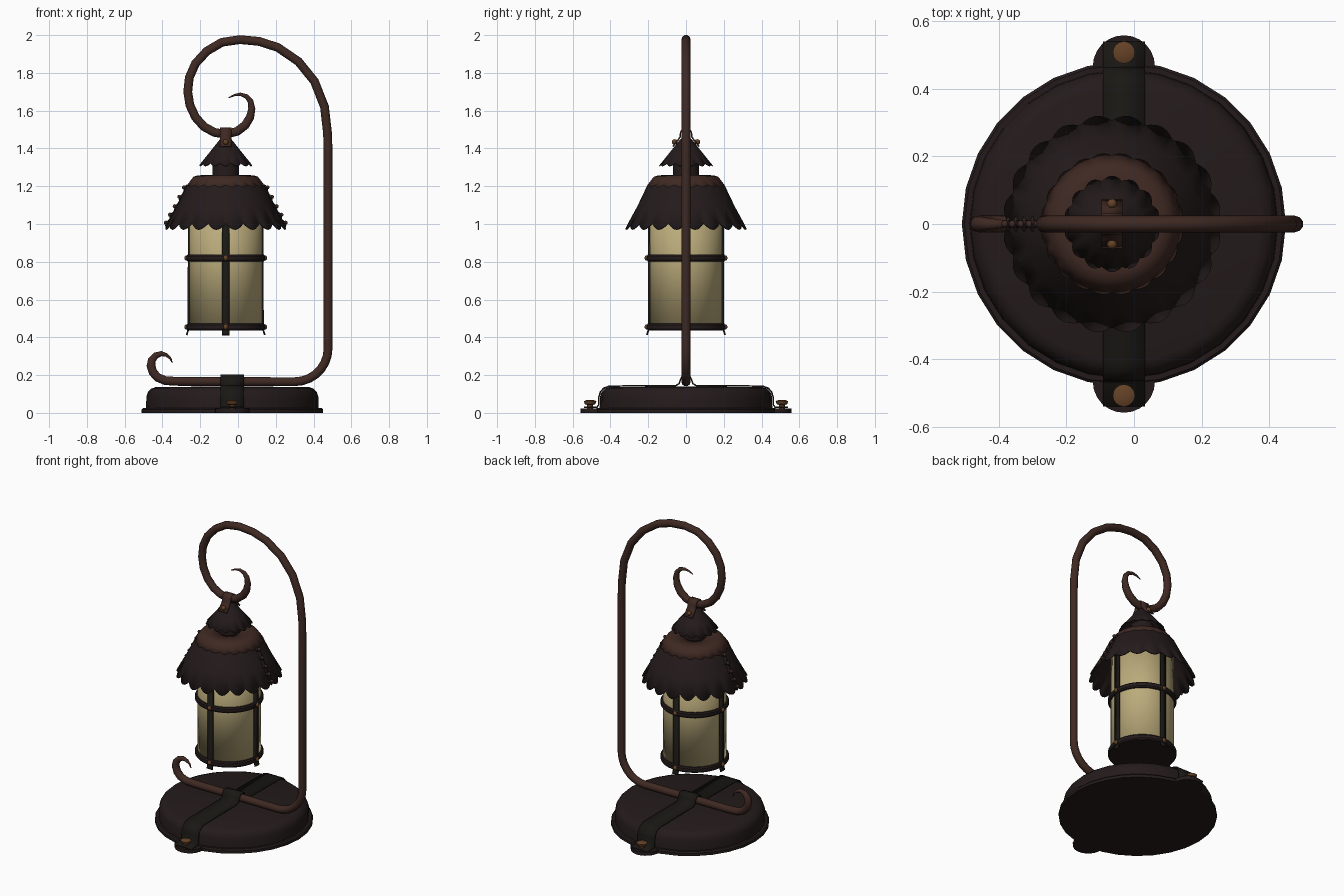
import bpy, bmesh, math
from math import pi, sin, cos, radians

if "Cube" in bpy.data.objects:
    bpy.data.objects.remove(bpy.data.objects["Cube"])

def mat(name, rgb):
    m = bpy.data.materials.new(name)
    m.diffuse_color = (*rgb, 1)
    m.use_nodes = True
    m.node_tree.nodes["Principled BSDF"].inputs["Base Color"].default_value = m.diffuse_color
    return m

IRON = mat("dark_iron", (0.018, 0.011, 0.011))
BLACK = mat("black_strap", (0.010, 0.009, 0.007))
RUST = mat("brown_iron", (0.050, 0.022, 0.016))
BRONZE = mat("bronze", (0.13, 0.055, 0.02))
GLASS = mat("amber_glass", (0.50, 0.41, 0.20))
BX, LX = -0.03, -0.065     # centre x of base and lantern

def finish(o, m, angle=35):
    o.data.materials.append(m)
    bpy.ops.object.select_all(action='DESELECT')
    o.select_set(True)
    bpy.context.view_layer.objects.active = o
    bpy.ops.object.shade_smooth_by_angle(angle=radians(angle))
    return o

def from_bmesh(name, bm, m, loc=(0, 0, 0), rot=0, angle=35, thick=0):
    bmesh.ops.remove_doubles(bm, verts=bm.verts, dist=1e-5)
    bmesh.ops.recalc_face_normals(bm, faces=bm.faces)
    me = bpy.data.meshes.new(name)
    bm.to_mesh(me)
    bm.free()
    o = bpy.data.objects.new(name, me)
    bpy.context.collection.objects.link(o)
    o.location, o.rotation_euler = loc, (0, 0, rot)
    finish(o, m, angle)
    if thick:
        s = o.modifiers.new("thickness", 'SOLIDIFY')
        s.thickness, s.offset = thick, 0
    return o

def lathe(name, prof, m, loc=(0, 0, 0), sides=32, scallops=0, depth=0, thick=0):
    """Revolve (r, z) points; optionally scallop the last ring along its slope."""
    bm = bmesh.new()
    n = scallops * 6 or sides
    (r0, z0), (r1, z1) = prof[-2:]
    d = math.hypot(r1 - r0, z1 - z0)
    rings = []
    for i, (r, z) in enumerate(prof):
        ring = []
        for k in range(n):
            a = 2 * pi * k / n
            rr, zz = r, z
            if scallops and i == len(prof) - 1:
                t = depth * abs(sin(scallops * a / 2)) / d
                rr, zz = r + (r1 - r0) * t, z + (z1 - z0) * t
            ring.append(bm.verts.new((rr * cos(a), rr * sin(a), zz)))
        rings.append(ring)
    for A, B in zip(rings, rings[1:]):
        for k in range(n):
            j = (k + 1) % n
            bm.faces.new((A[k], A[j], B[j], B[k]))
    bmesh.ops.dissolve_degenerate(bm, dist=1e-6, edges=bm.edges)
    return from_bmesh(name, bm, m, loc, thick=thick)

def strip(name, pts, width, m, cx, rot=0, thick=0.012):
    """Bent metal strip: (radius, z) path swept across its width."""
    bm = bmesh.new()
    rows = [[bm.verts.new((r, s * width / 2, z)) for s in (-1, 1)] for r, z in pts]
    for a, b in zip(rows, rows[1:]):
        bm.faces.new((a[0], a[1], b[1], b[0]))
    return from_bmesh(name, bm, m, (cx, 0, 0), rot, thick=thick)

def rivet(name, loc, size, m=BRONZE):
    bm = bmesh.new()
    bmesh.ops.create_uvsphere(bm, u_segments=10, v_segments=6, radius=size)
    return from_bmesh(name, bm, m, loc, angle=60)

def mirrored(half):
    return [(-r, z) for r, z in reversed(half) if r > 0] + half

# Base plate with two ears
lathe("base", [(0, 0), (0.48, 0), (0.48, 0.018), (0.472, 0.026), (0.457, 0.026), (0.455, 0.085),
               (0.447, 0.11), (0.43, 0.128), (0.405, 0.137), (0, 0.14)], IRON, (BX, 0, 0), 28)
for s, side in ((-1, "front"), (1, "back")):
    lathe(f"base_ear_{side}", [(0, 0), (0.092, 0), (0.092, 0.024), (0, 0.024)],
          IRON, (BX, s * 0.467, 0), 24)
    lathe(f"base_bolt_{side}", [(0, 0.024), (0.016, 0.024), (0.016, 0.042), (0.028, 0.046),
                                (0.033, 0.062), (0.022, 0.067), (0, 0.068)],
          BRONZE, (BX, s * 0.508, 0), 16)

# Strap holding the rod on the base
strip("base_strap", mirrored([(0, 0.198), (0.02, 0.193), (0.03, 0.175), (0.036, 0.155), (0.055, 0.144),
                              (0.405, 0.142), (0.435, 0.131), (0.453, 0.112), (0.461, 0.085),
                              (0.463, 0.04), (0.472, 0.03), (0.54, 0.029)]),
      0.125, BLACK, BX, pi / 2, 0.008)

# Bent rod with tapered curls at both ends: (x, z, radius factor)
def arc(cx, cz, r, a0, a1, n):
    return [(cx + r * cos(radians(a0 + (a1 - a0) * i / n)),
             cz + r * sin(radians(a0 + (a1 - a0) * i / n))) for i in range(n + 1)]

path = [(-0.347, 0.265), (-0.358, 0.288), (-0.378, 0.306), (-0.405, 0.314), (-0.435, 0.304),
        (-0.456, 0.28), (-0.461, 0.25), (-0.45, 0.215), (-0.425, 0.187), (-0.385, 0.171), (-0.33, 0.167)]
path += arc(0.30, 0.342, 0.177, -90, 0, 7)
path += [(0.477, 1.38), (0.474, 1.48), (0.458, 1.62), (0.405, 1.755), (0.32, 1.86), (0.21, 1.935),
         (0.11, 1.967), (0.01, 1.976), (-0.085, 1.962), (-0.165, 1.915), (-0.225, 1.85),
         (-0.258, 1.775), (-0.266, 1.70), (-0.255, 1.63), (-0.225, 1.565), (-0.18, 1.515),
         (-0.125, 1.485), (-0.065, 1.475), (-0.005, 1.49), (0.038, 1.523), (0.064, 1.565),
         (0.073, 1.61), (0.066, 1.65), (0.045, 1.676), (0.012, 1.687), (-0.02, 1.682), (-0.05, 1.668)]
cu = bpy.data.curves.new("rod", 'CURVE')
cu.dimensions, cu.bevel_depth, cu.bevel_resolution, cu.use_fill_caps = '3D', 0.0245, 3, True
sp = cu.splines.new('POLY')
sp.points.add(len(path) - 1)
for i, (p, (x, z)) in enumerate(zip(sp.points, path)):
    p.co = (x, 0, z, 1)
    p.radius = min(1, 0.1 + i * 0.16, 0.1 + (len(path) - 1 - i) * 0.14)
rod = bpy.data.objects.new("rod", cu)
bpy.context.collection.objects.link(rod)
bpy.context.view_layer.objects.active = rod
rod.select_set(True)
bpy.ops.object.convert(target='MESH')
finish(bpy.context.object, RUST, 40)

# Lantern body: glass, floor, hoops
L = (LX, 0, 0)
lathe("glass", [(0.19, 0.44), (0.19, 1.18)], GLASS, L, 40, thick=0.006)
lathe("lantern_floor", [(0, 0.435), (0.197, 0.435), (0.197, 0.455), (0, 0.455)], IRON, L, 40)
for z, part in ((0.455, "lower"), (0.82, "upper")):
    lathe(f"hoop_{part}", [(0.188, z - 0.018), (0.202, z - 0.018), (0.208, z - 0.01), (0.208, z + 0.01),
                           (0.202, z + 0.018), (0.188, z + 0.018)], IRON, L, 40)

# Four upright straps with flared feet and rivets
for k in range(4):
    a = k * pi / 2
    strip(f"upright_{k}", [(0.207, 0.412), (0.203, 0.425), (0.197, 0.445), (0.196, 1.18)],
          0.04, BLACK, LX, a, 0.009)
    for z in (0.455, 0.82):
        rivet(f"upright_rivet_{k}", (LX + 0.206 * cos(a), 0.206 * sin(a), z), 0.014)

# Scalloped roof, brown cap, chimney and small hat
lathe("roof", [(0.17, 1.235), (0.205, 1.195), (0.255, 1.09), (0.303, 1.002)], IRON, L,
      scallops=20, depth=0.036, thick=0.008)
lathe("roof_cap", [(0.05, 1.255), (0.145, 1.254), (0.168, 1.247), (0.18, 1.232), (0.199, 1.206)], RUST, L,
      scallops=20, depth=0.014, thick=0.008)
lathe("chimney", [(0.07, 1.245), (0.07, 1.345)], IRON, L, 24)
lathe("hat", [(0, 1.452), (0.025, 1.45), (0.04, 1.432), (0.085, 1.375), (0.128, 1.322)], IRON, L,
      scallops=14, depth=0.02, thick=0.006)

# Riveted seams on both sides of the roof
for a, side in ((0, "right"), (pi, "left")):
    strip(f"roof_seam_{side}", [(0.209, 1.197), (0.259, 1.092), (0.315, 0.99)], 0.022, IRON, LX, a, 0.008)
    for r, z in ((0.213, 1.19), (0.237, 1.14), (0.262, 1.09), (0.287, 1.045), (0.309, 1.003)):
        bm = bmesh.new()
        bmesh.ops.create_cone(bm, cap_ends=True, segments=4, radius1=0.027, radius2=0.015, depth=0.012)
        o = from_bmesh(f"seam_plate_{side}", bm, IRON)
        s = cos(a)
        o.location, o.rotation_euler = (LX + s * r, 0, z), (0, s * radians(64), 0)
        rivet(f"seam_rivet_{side}", (LX + s * (r + 0.008), 0, z + 0.004), 0.011, RUST)

# Clip hanging the lantern from the rod
strip("hanger_clip", mirrored([(0, 1.507), (0.018, 1.502), (0.029, 1.485), (0.03, 1.462),
                               (0.042, 1.445), (0.07, 1.41)]), 0.062, RUST, LX, pi / 2, 0.008)
for s in (-1, 1):
    rivet("clip_rivet", (LX, s * 0.06, 1.434), 0.015)
